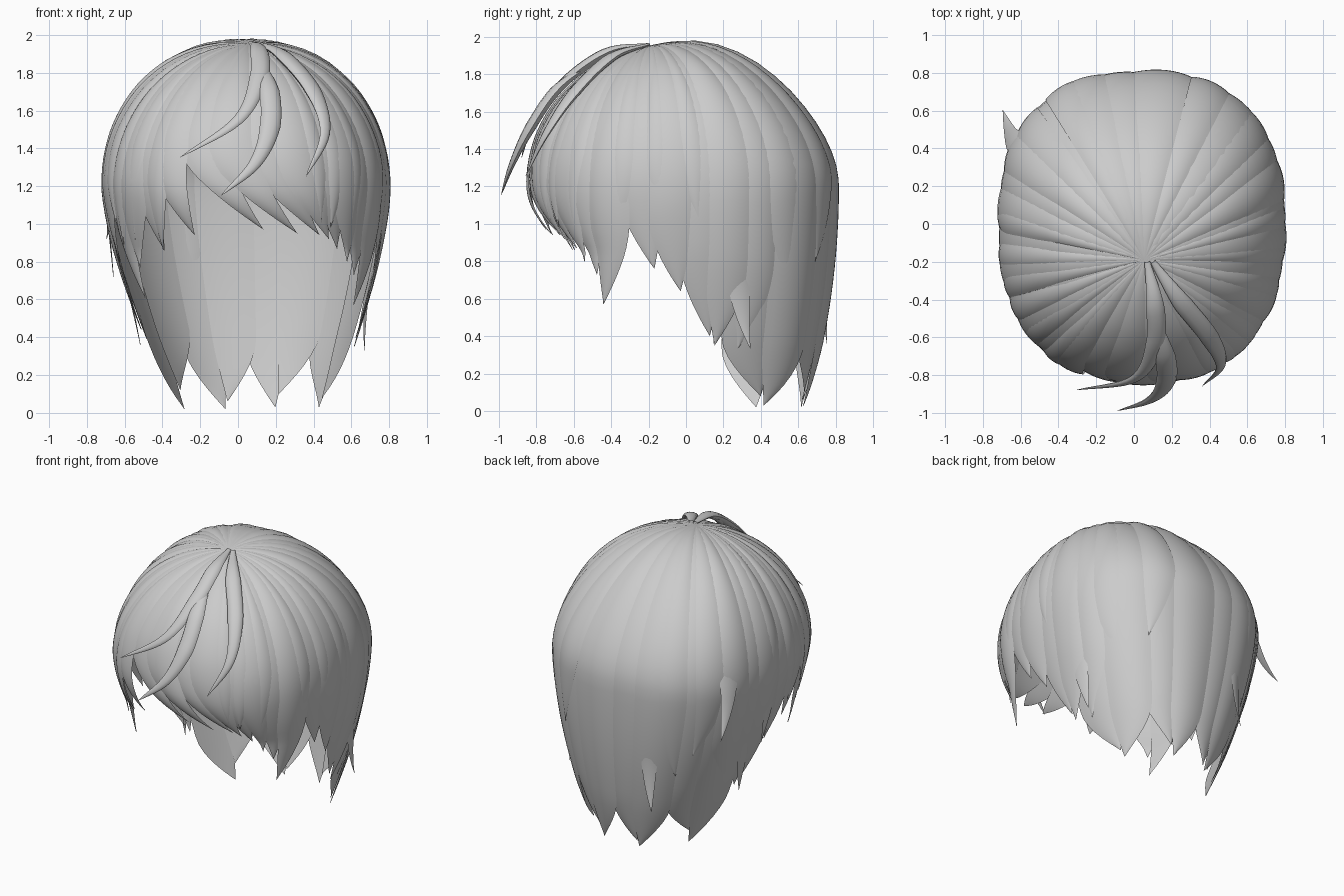
import bpy, bmesh, math, random
from mathutils import Vector

if "Cube" in bpy.data.objects:
    bpy.data.objects.remove(bpy.data.objects["Cube"])

random.seed(4)
hair = bpy.data.materials.new("light_grey_hair")
hair.diffuse_color = (0.6, 0.6, 0.6, 1)
hair.use_nodes = True
hair.node_tree.nodes["Principled BSDF"].inputs["Base Color"].default_value = hair.diffuse_color

RX, RY, RZ, MID = 0.735, 0.795, 0.775, 1.2   # scalp radii and height of widest ring
ARC = 1.22                                   # crown to widest ring along the scalp


def scalp(phi, s, off):
    """Point at azimuth phi (degrees), distance s from the crown, raised by off."""
    a = math.radians(phi)
    c, n = math.cos(a), math.sin(a)
    square = (abs(c) ** 2.4 + abs(n) ** 2.4) ** (-1 / 2.4) - 1
    front = 0.03 * n * n if n < 0 else 0
    if s < ARC:
        r = math.sin(s / ARC * math.pi / 2)
        x, y = r * c + 0.02 * (1 - r), r * n - 0.24 * (1 - r)
        z = math.sqrt(max(0, 1 - x * x - y * y)) * (1 - 0.25 * max(0, y) ** 2)
        k = 1 + off
        g = k + square * r * r
        return Vector((0.04 + RX * x * g, RY * y * g - front * r * r, MID + RZ * z * k))
    z = MID - (s - ARC)
    d = (MID - z) / 1.2
    g = 1 + square
    fx = 1 - 0.46 * d ** 1.5
    fy = 1 - (0.22 * d * d if n > 0 else min(0.25, 3 * d * d) * n * n)
    return Vector((0.04 + 0.04 * d + RX * c * (fx * g + off),
                   RY * n * (fy * g + off) - front, z))


def reach(tip):
    if tip > MID:
        return ARC * (1 - math.asin((tip - MID) / RZ) / (math.pi / 2))
    return ARC + MID - tip


def skin(bm, rings):
    """Join rings of points into a closed tapered body."""
    rows = [[bm.verts.new(p) for p in ring] for ring in rings]
    for a, b in zip(rows, rows[1:]):
        for i in range(len(a)):
            j = (i + 1) % len(a)
            bm.faces.new((a[i], a[j], b[j], b[i]))


def finish(bm, name):
    bmesh.ops.remove_doubles(bm, verts=bm.verts, dist=0.0008)
    bmesh.ops.recalc_face_normals(bm, faces=bm.faces)
    me = bpy.data.meshes.new(name)
    bm.to_mesh(me)
    bm.free()
    me.materials.append(hair)
    ob = bpy.data.objects.new(name, me)
    bpy.context.collection.objects.link(ob)
    bpy.ops.object.select_all(action='DESELECT')
    ob.select_set(True)
    bpy.context.view_layer.objects.active = ob
    bpy.ops.object.shade_smooth_by_angle(angle=math.radians(50))


def lock(bm, phi, half, tip, drift=0, taper=0.4, raise_=0.0, lift=0.0, bulge=0.022):
    """Lens-shaped lock following the scalp from the crown to a curved, pointed tip."""
    total, steps, m = reach(tip), 32, 4
    rings = []
    for i in range(steps + 1):
        s = total * (1 - (1 - i / steps) ** 1.3)
        e = min(1, (total - s) / taper)
        w = half * (1 - (1 - e) ** 1.7)
        mid = phi + drift * (1 - e) ** 1.8
        thick = min(1, s * 2) * (0.2 + 0.8 * e)
        up = raise_ * min(1, s * 1.5) + lift * (1 - e) ** 2
        us = [k / m for k in range(-m, m + 1)]
        ring = [scalp(mid + w * u, s, up + bulge * thick * (1 - u * u)) for u in us]
        ring += [scalp(mid + w * u, s, up - 0.008 * thick * (1 - u * u)) for u in us[-2:0:-1]]
        rings.append(ring)
    skin(bm, rings)


def strand(bm, pts, width, depth):
    """Loose strand swept along a smooth curve through the points."""
    P = [Vector(p) for p in pts]
    P = [2 * P[0] - P[1]] + P + [2 * P[-1] - P[-2]]
    path = []
    for k in range(1, len(P) - 2):
        a, b, c, d = P[k - 1:k + 3]
        for t in [q / 8 for q in range(8)]:
            path.append(0.5 * (2 * b + (c - a) * t + (2 * a - 5 * b + 4 * c - d) * t * t
                               + (3 * b - a - 3 * c + d) * t ** 3))
    path.append(P[-2])
    rings, n = [], len(path) - 1
    for i, p in enumerate(path):
        tan = (path[min(n, i + 1)] - path[max(0, i - 1)]).normalized()
        out = p - Vector((0.04, 0, 1.1))
        side = tan.cross(out).normalized()
        out = side.cross(tan).normalized()
        w = min(1, 0.3 + 2.5 * i / n) * min(1, 2 * (1 - i / n)) ** 0.8
        rings.append([p + side * (width * w * math.cos(q * math.pi / 5))
                      + out * (depth * w * math.sin(q * math.pi / 5)) for q in range(10)])
    skin(bm, rings)


# Long back hair
bm = bmesh.new()
tips = [0.08, 0.03, 0.1, 0.03, 0.06, 0.02, 0.12, 0.02]
for i, tip in enumerate(tips):
    lock(bm, 27 + i * 18, 12, tip, (9, -7)[i % 2], 0.32, 0.014 * (i % 2), 0, 0.018)
finish(bm, "back_hair")

# Side locks: (azimuth, half width, tip height, drift), right then left
bm = bmesh.new()
side = [(-40, 9, 0.73, 3), (-29, 8, 0.57, -4), (-17, 9, 0.76, 5), (-6, 9, 0.64, 4),
        (6, 9, 0.4, 4), (16, 9, 0.35, -4), (27, 9, 0.33, -5)]
for i, (a, h, tip, dr) in enumerate(side):
    lock(bm, a, h, tip, dr, 0.45, 0.012 + 0.012 * (i % 2))
    lock(bm, 180 - a, h, tip + 0.04, -dr, 0.45, 0.02 - 0.012 * (i % 2))
finish(bm, "side_locks")

# Fringe locks sweeping across the forehead
bm = bmesh.new()
fringe = [(-132, 9, 0.86, 5), (-123, 9, 0.94, 11), (-109, 11, 0.97, 26), (-97, 11, 0.95, 28),
          (-83, 11, 0.94, 24), (-69, 11, 0.92, 14), (-57, 10, 0.87, 7), (-48, 9, 0.8, 4)]
for i, (a, h, tip, dr) in enumerate(fringe):
    lock(bm, a, h, tip, dr, 0.55, 0.012 + 0.012 * (i % 2))
finish(bm, "fringe")

# Layered locks over the cap, some with flicked tips
bm = bmesh.new()
for a, tip, dr in ((38, 0.62, 5), (62, 0.8, -6), (122, 0.6, 7), (142, 0.75, -6)):
    lock(bm, a, 8, tip, dr, 0.55, 0.022, 0, 0.014)
for a in (-148, -138, -126, -62, -52, -43, -24, -10, 2, 178, -168, -158):
    lock(bm, a, 5, random.uniform(0.85, 1.02), random.uniform(-5, 5), 0.5, 0.028, 0, 0.018)
for a, tip, dr, lift in ((150, 0.92, -6, 0.24), (114, 0.36, 5, 0.14), (20, 0.33, 4, 0.14),
                         (178, 0.72, -5, 0.08), (165, 0.36, 4, 0.06)):
    lock(bm, a, 5, tip, dr, 0.5, 0.012, lift, 0.012)
finish(bm, "outer_locks")

# Loose strands falling from the parting over the forehead
bm = bmesh.new()
strand(bm, [(0.07, -0.2, 1.96), (0.11, -0.42, 1.92), (0.11, -0.64, 1.77),
            (0.0, -0.82, 1.55), (-0.31, -0.88, 1.35)], 0.05, 0.025)
strand(bm, [(0.09, -0.45, 1.89), (0.16, -0.68, 1.73), (0.17, -0.83, 1.52),
            (0.09, -0.93, 1.32), (-0.09, -0.99, 1.15)], 0.055, 0.028)
strand(bm, [(0.1, -0.2, 1.96), (0.24, -0.4, 1.89), (0.4, -0.6, 1.7),
            (0.46, -0.75, 1.48), (0.36, -0.86, 1.25)], 0.05, 0.025)
finish(bm, "loose_strands")
